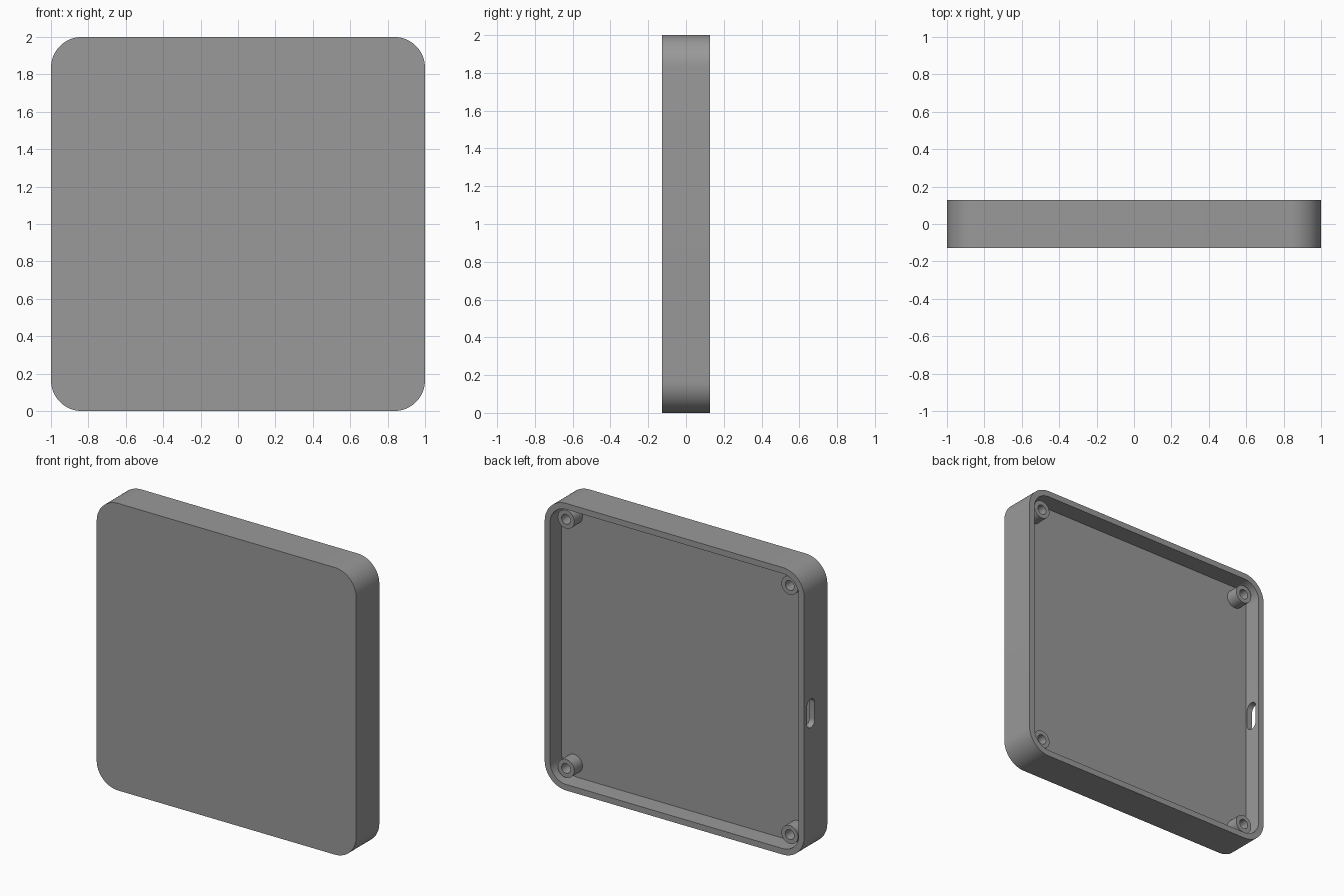
import bpy, bmesh, math

if "Cube" in bpy.data.objects:
    bpy.data.objects.remove(bpy.data.objects["Cube"])

HALF_DEPTH = 0.1275
WALL = 0.042
CORNER = 0.165
FLOOR_Y = 0.0
POST_TOP = 0.09

grey = bpy.data.materials.new("mid grey")
grey.diffuse_color = (0.32, 0.32, 0.32, 1)
grey.use_nodes = True
grey.node_tree.nodes["Principled BSDF"].inputs["Base Color"].default_value = grey.diffuse_color


def rounded_outline(w, h, r, steps):
    """Points of a rounded rectangle (half sizes w, h), counter-clockwise."""
    pts = []
    for q, (sx, sy) in enumerate([(1, 1), (-1, 1), (-1, -1), (1, -1)]):
        for i in range(steps + 1):
            a = math.radians(90 * (q + i / steps))
            pts.append((sx * (w - r) + r * math.cos(a), sy * (h - r) + r * math.sin(a)))
    return pts


def skin(name, rings, closed=False):
    """Join matching rings of points into a solid; cap the ends unless closed."""
    bm = bmesh.new()
    loops = [[bm.verts.new(p) for p in ring] for ring in rings]
    pairs = list(zip(loops, loops[1:]))
    if closed:
        pairs.append((loops[-1], loops[0]))
    else:
        bm.faces.new(loops[0])
        bm.faces.new(loops[-1])
    for a, b in pairs:
        n = len(a)
        for i in range(n):
            j = (i + 1) % n
            bm.faces.new((a[i], a[j], b[j], b[i]))
    bmesh.ops.remove_doubles(bm, verts=bm.verts, dist=1e-5)
    bmesh.ops.recalc_face_normals(bm, faces=bm.faces)
    mesh = bpy.data.meshes.new(name)
    bm.to_mesh(mesh)
    bm.free()
    mesh.materials.append(grey)
    obj = bpy.data.objects.new(name, mesh)
    bpy.context.collection.objects.link(obj)
    return obj


def smooth(obj):
    bpy.ops.object.select_all(action='DESELECT')
    obj.select_set(True)
    bpy.context.view_layer.objects.active = obj
    bpy.ops.object.shade_smooth_by_angle(angle=math.radians(30))


# Tray: front panel, outer wall, rim, inner wall and floor
outer = rounded_outline(1, 1, CORNER, 16)
inner = rounded_outline(1 - WALL, 1 - WALL, CORNER - WALL, 16)
ring = lambda pts, y: [(x, y, z + 1) for x, z in pts]
tray = skin("tray", [ring(outer, -HALF_DEPTH), ring(outer, HALF_DEPTH),
                     ring(inner, HALF_DEPTH), ring(inner, FLOOR_Y)])

# Cable slot through the left wall
slot = rounded_outline(0.043, 0.1, 0.0429, 10)
cutter = skin("slot_cutter", [[(x, y + 0.054, z + 1) for y, z in slot] for x in (-1.1, -0.9)])
cutter.hide_render = True
cutter.hide_viewport = True
cut = tray.modifiers.new("slot", 'BOOLEAN')
cut.operation = 'DIFFERENCE'
cut.solver = 'EXACT'
cut.object = cutter
bpy.context.view_layer.objects.active = tray
tray.select_set(True)
bpy.ops.object.modifier_apply(modifier="slot")
bpy.data.objects.remove(cutter)
smooth(tray)

# Hollow screw posts in the four corners
for sx, side in ((-1, "left"), (1, "right")):
    for sz, level in ((-1, "lower"), (1, "upper")):
        def circle(r, y):
            return [(sx * 0.862 + r * math.cos(t * math.tau / 32), y,
                     1 + sz * 0.868 + r * math.sin(t * math.tau / 32)) for t in range(32)]
        post = skin(f"screw_post_{level}_{side}",
                    [circle(0.064, FLOOR_Y), circle(0.064, POST_TOP),
                     circle(0.034, POST_TOP), circle(0.034, FLOOR_Y)], closed=True)
        smooth(post)
